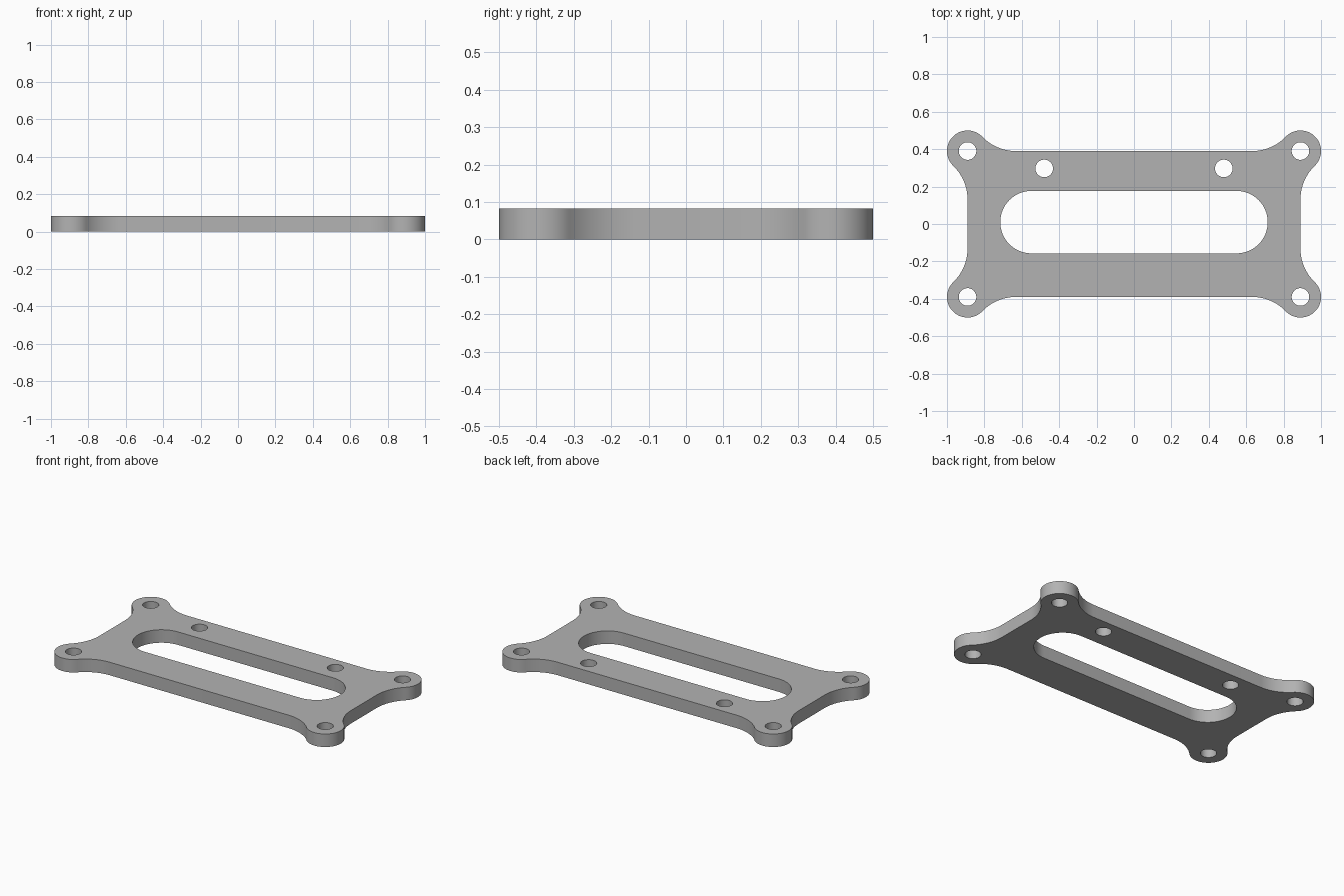
import bpy, bmesh, math

if "Cube" in bpy.data.objects:
    bpy.data.objects.remove(bpy.data.objects["Cube"])

THICK = 0.083
EAR_X, EAR_Y, EAR_R = 0.89, 0.39, 0.11   # corner lug centre and radius
FIL_R = 0.25                             # concave blend radius
REACH = math.sqrt((FIL_R + EAR_R) ** 2 - FIL_R ** 2)


def arc(cx, cy, r, a0, a1, n):
    """Points on an arc, angles in radians."""
    return [(cx + r * math.cos(a0 + (a1 - a0) * i / n),
             cy + r * math.sin(a0 + (a1 - a0) * i / n)) for i in range(n + 1)]


def circle(cx, cy, r, n=48):
    return arc(cx, cy, r, 0, 2 * math.pi, n)[:-1]


# One corner of the outline: side blend, round lug, long-edge blend
t = math.atan2(FIL_R, REACH)
side = arc(EAR_X + FIL_R, EAR_Y - REACH, FIL_R, math.pi, math.pi / 2 + t, 16)
lug = arc(EAR_X, EAR_Y, EAR_R, t - math.pi / 2, math.pi - t, 40)
edge = arc(EAR_X - REACH, EAR_Y + FIL_R, FIL_R, -t, -math.pi / 2, 16)
corner = side + lug[1:-1] + edge

# Mirror the corner round all four quadrants
outline = []
for sx, sy in ((1, 1), (-1, 1), (-1, -1), (1, -1)):
    pts = [(sx * x, sy * y) for x, y in corner]
    outline += pts if sx * sy > 0 else pts[::-1]

# Central slot, four lug holes, two rear holes
SLOT_X, SLOT_Y, SLOT_R = 0.548, 0.01, 0.167
slot = (arc(SLOT_X, SLOT_Y, SLOT_R, -math.pi / 2, math.pi / 2, 32)
        + arc(-SLOT_X, SLOT_Y, SLOT_R, math.pi / 2, 1.5 * math.pi, 32))
loops = [outline, slot]
for sx in (-1, 1):
    loops += [circle(sx * EAR_X, sy * EAR_Y, 0.047) for sy in (-1, 1)]
    loops.append(circle(sx * 0.48, 0.297, 0.047))

# Filled flat profile extruded to the plate thickness
curve = bpy.data.curves.new("plate_profile", 'CURVE')
curve.dimensions = '2D'
curve.fill_mode = 'BOTH'
curve.extrude = THICK / 2
for pts in loops:
    spline = curve.splines.new('POLY')
    spline.points.add(len(pts) - 1)
    for p, (x, y) in zip(spline.points, pts):
        p.co = (x, y, 0, 1)
    spline.use_cyclic_u = True
profile = bpy.data.objects.new("plate_profile", curve)
bpy.context.collection.objects.link(profile)
bpy.context.view_layer.update()
mesh = bpy.data.meshes.new_from_object(
    profile.evaluated_get(bpy.context.evaluated_depsgraph_get()))
bpy.data.objects.remove(profile)

# Weld the walls to the caps and rest the plate on the ground
bm = bmesh.new()
bm.from_mesh(mesh)
bmesh.ops.remove_doubles(bm, verts=bm.verts, dist=1e-4)
bmesh.ops.recalc_face_normals(bm, faces=bm.faces)
bmesh.ops.translate(bm, verts=bm.verts, vec=(0, 0, THICK / 2))
bm.to_mesh(mesh)
bm.free()

plate = bpy.data.objects.new("mounting_plate", mesh)
bpy.context.collection.objects.link(plate)
grey = bpy.data.materials.new("plain_grey")
grey.diffuse_color = (0.45, 0.45, 0.45, 1)
grey.use_nodes = True
grey.node_tree.nodes["Principled BSDF"].inputs["Base Color"].default_value = grey.diffuse_color
mesh.materials.clear()
mesh.materials.append(grey)

bpy.context.view_layer.objects.active = plate
plate.select_set(True)
bpy.ops.object.shade_smooth_by_angle(angle=math.radians(30))
